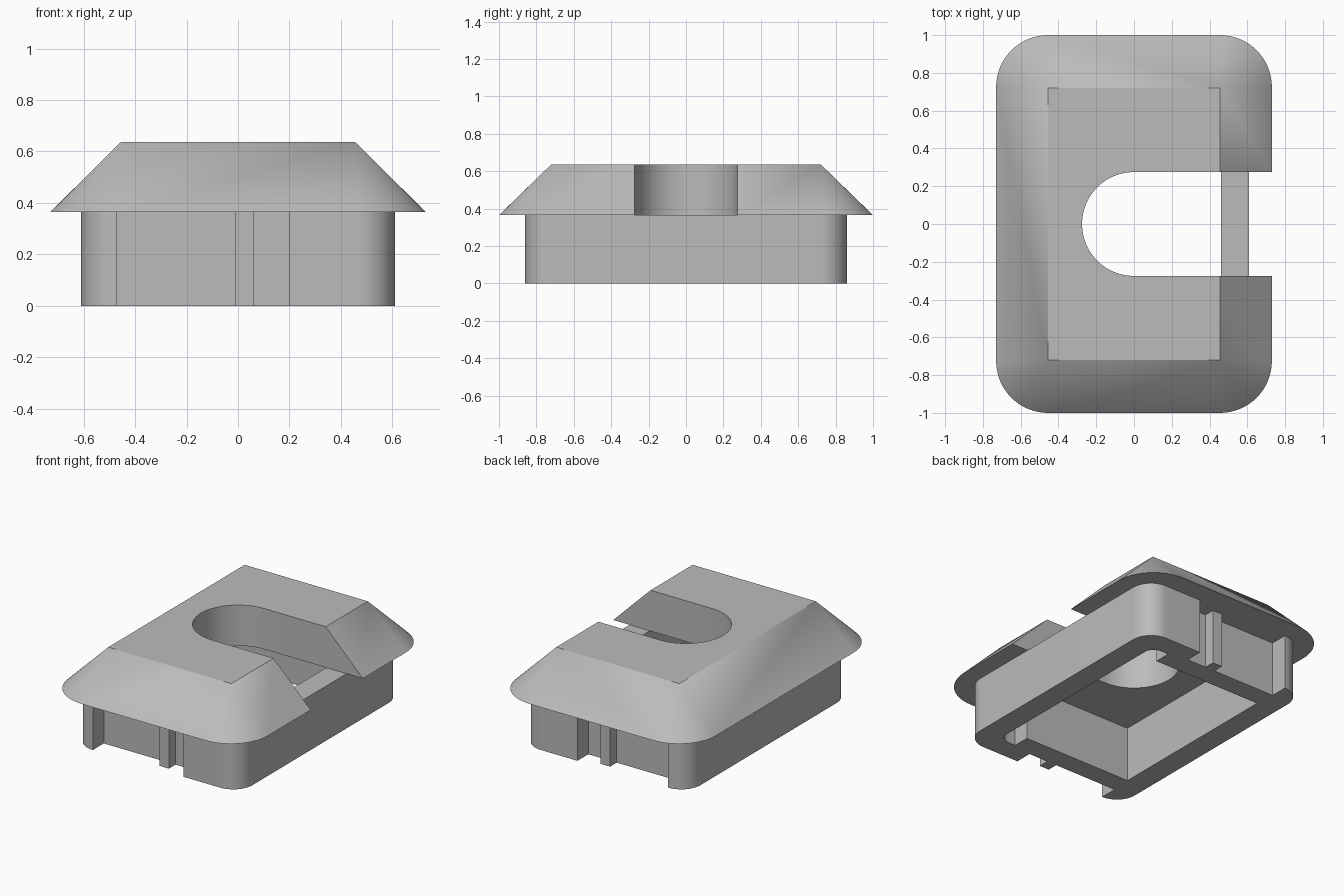
import bpy, bmesh, math
from mathutils import Vector

cube = bpy.data.objects.get("Cube")
if cube:
    bpy.data.objects.remove(cube, do_unlink=True)

grey = bpy.data.materials.new("plain_grey")
grey.use_nodes = True
COLOUR = (0.5, 0.5, 0.5, 1)
grey.diffuse_color = COLOUR
grey.node_tree.nodes["Principled BSDF"].inputs["Base Color"].default_value = COLOUR

RIM_Z, TOP_Z = 0.365, 0.637


def arc(cx, cy, r, start, end, n=16):
    """Points along an arc, angles in degrees."""
    angles = [math.radians(start + (end - start) * i / n) for i in range(n + 1)]
    return [(cx + r * math.cos(a), cy + r * math.sin(a)) for a in angles]


def mirror_y(half):
    """Close a profile drawn on the +y side with its reflection."""
    return half + [(x, -y) for x, y in reversed(half)]


def finish(name, bm):
    bmesh.ops.recalc_face_normals(bm, faces=bm.faces[:])
    mesh = bpy.data.meshes.new(name)
    bm.to_mesh(mesh)
    bm.free()
    mesh.materials.append(grey)
    ob = bpy.data.objects.new(name, mesh)
    bpy.context.collection.objects.link(ob)
    return ob


def prism(name, outline, z0, z1):
    bm = bmesh.new()
    face = bm.faces.new([bm.verts.new((x, y, z0)) for x, y in outline])
    ext = bmesh.ops.extrude_face_region(bm, geom=[face])
    verts = [g for g in ext["geom"] if isinstance(g, bmesh.types.BMVert)]
    bmesh.ops.translate(bm, verts=verts, vec=Vector((0, 0, z1 - z0)))
    return finish(name, bm)


def cut(ob, cutter):
    mod = ob.modifiers.new("cut", 'BOOLEAN')
    mod.operation, mod.solver, mod.object = 'DIFFERENCE', 'EXACT', cutter
    select(ob)
    bpy.ops.object.modifier_apply(modifier=mod.name)
    bpy.data.objects.remove(cutter, do_unlink=True)


def select(ob):
    bpy.ops.object.select_all(action='DESELECT')
    ob.select_set(True)
    bpy.context.view_layer.objects.active = ob


# Bevelled cap: rounded rim tapering to a sharp-cornered top
half_rim = arc(0.455, 0.725, 0.275, 0, 90) + arc(-0.455, 0.725, 0.275, 90, 180)
bm = bmesh.new()
for x, y in mirror_y(half_rim):
    bm.verts.new((x, y, RIM_Z))
for x in (-0.455, 0.455):
    for y in (-0.72, 0.72):
        bm.verts.new((x, y, TOP_Z))
bmesh.ops.convex_hull(bm, input=bm.verts[:])
bmesh.ops.dissolve_limit(bm, angle_limit=0.005, verts=bm.verts[:], edges=bm.edges[:])
cap = finish("bevelled_cap", bm)

# Round-ended slot open to one side
slot = [(1, -0.275)] + arc(0, 0, 0.275, 270, 90, 32) + [(1, 0.275)]
cut(cap, prism("slot_cutter", slot, 0.2, 0.8))

# Base wall with recessed ends, each with a narrow rib
RECESS, RIB, END = 0.745, 0.815, 0.86
half_base = arc(0.47, 0.72, 0.14, 0, 90) + [
    (0.20, END), (0.20, RECESS),
    (0.06, RECESS), (0.06, RIB), (-0.01, RIB), (-0.01, RECESS),
    (-0.47, RECESS)] + arc(-0.47, 0.72, 0.14, 90, 180)
base = prism("base_wall", mirror_y(half_base), 0, RIM_Z)

# Hollow inside, stepping outward behind the wide end blocks
half_hollow = arc(0.39, 0.65, 0.07, 0, 90, 10) + [
    (0.335, 0.72), (0.335, 0.61), (-0.46, 0.61)]
cut(base, prism("hollow_cutter", mirror_y(half_hollow), -0.2, 0.6))

for ob in (cap, base):
    select(ob)
    bpy.ops.object.shade_smooth_by_angle(angle=math.radians(30))
